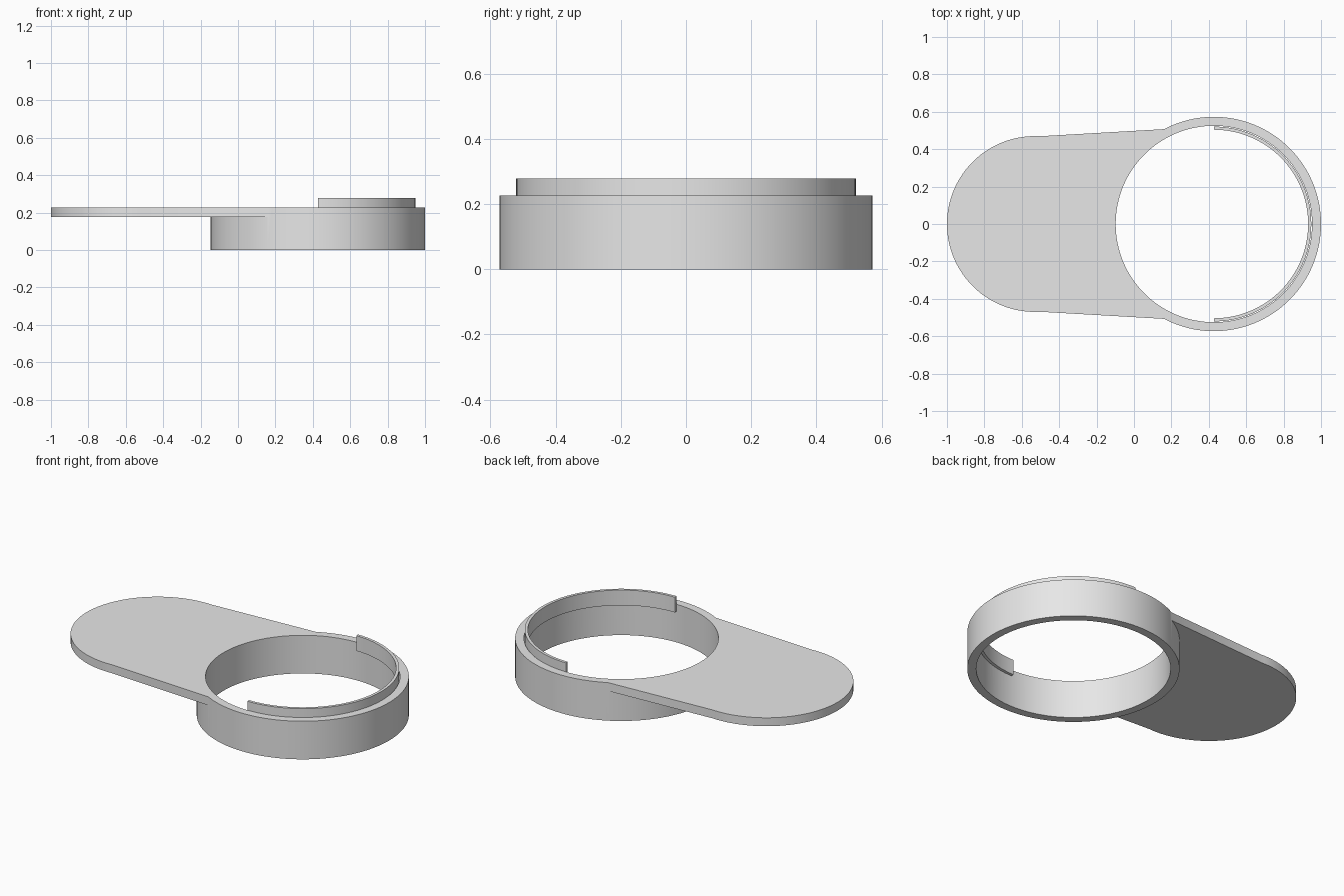
import bpy, bmesh, math

if "Cube" in bpy.data.objects:
    bpy.data.objects.remove(bpy.data.objects["Cube"])

RING_X = 0.427            # ring centre
RING_R, HOLE_R = 0.573, 0.525
TIP_X, TIP_R = -0.53, 0.47  # rounded end of the plate
TOP, PLATE_Z = 0.227, 0.177
LIP_Z, LIP_TOP = 0.187, 0.278

grey = bpy.data.materials.new("light_grey")
grey.diffuse_color = (0.8, 0.8, 0.8, 1)
grey.use_nodes = True
grey.node_tree.nodes["Principled BSDF"].inputs["Base Color"].default_value = grey.diffuse_color


def arc(cx, r, a0, a1, n):
    return [(cx + r * math.cos(a0 + (a1 - a0) * i / n),
             r * math.sin(a0 + (a1 - a0) * i / n)) for i in range(n + 1)]


def prism(name, outline, z0, z1):
    """Extrude a counter-clockwise outline from z0 to z1."""
    bm = bmesh.new()
    base = bm.faces.new([bm.verts.new((x, y, z0)) for x, y in outline])
    ext = bmesh.ops.extrude_face_region(bm, geom=[base], use_keep_orig=True)
    for v in ext["geom"]:
        if isinstance(v, bmesh.types.BMVert):
            v.co.z = z1
    bmesh.ops.recalc_face_normals(bm, faces=bm.faces)
    me = bpy.data.meshes.new(name)
    bm.to_mesh(me)
    bm.free()
    me.materials.append(grey)
    ob = bpy.data.objects.new(name, me)
    bpy.context.collection.objects.link(ob)
    return ob


def activate(ob):
    bpy.ops.object.select_all(action='DESELECT')
    ob.select_set(True)
    bpy.context.view_layer.objects.active = ob


def combine(ob, other, operation):
    activate(ob)
    mod = ob.modifiers.new("cut", 'BOOLEAN')
    mod.operation, mod.solver, mod.object = operation, 'EXACT', other
    bpy.ops.object.modifier_apply(modifier=mod.name)
    bpy.data.objects.remove(other)


def smooth(ob):
    activate(ob)
    bpy.ops.object.shade_smooth_by_angle(angle=math.radians(30))


# Ring body joined to the tapered plate, with the round hole through both
body = prism("ring_and_plate", arc(RING_X, RING_R, 0, math.tau, 128)[:-1], 0, TOP)
t = math.acos((HOLE_R - TIP_R) / (RING_X - TIP_X))  # tangent angle of the sides
plate = prism("plate", arc(TIP_X, TIP_R, t, math.tau - t, 64)
              + arc(RING_X, HOLE_R, -t, t, 64), PLATE_Z, TOP)
combine(body, plate, 'UNION')
hole = prism("hole", arc(RING_X, HOLE_R, 0, math.tau, 128)[:-1], -0.1, TOP + 0.1)
combine(body, hole, 'DIFFERENCE')
smooth(body)

# Thin half-round lip standing inside the ring
h = math.pi / 2
lip = prism("half_lip", arc(RING_X, 0.521, -h, h, 64)
            + arc(RING_X, 0.504, h, -h, 64), LIP_Z, LIP_TOP)
smooth(lip)
